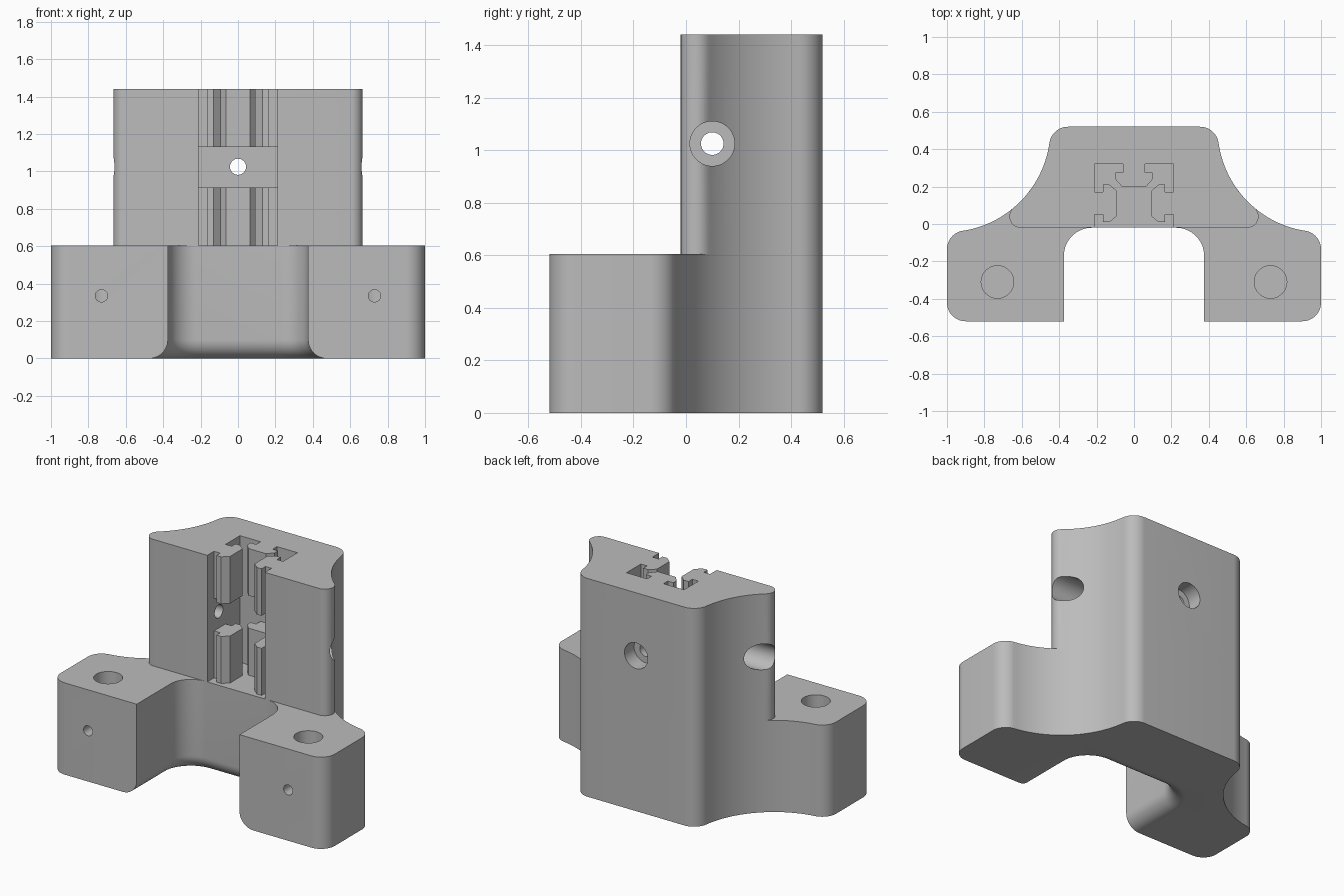
import bpy, bmesh, math
from mathutils import Vector

if "Cube" in bpy.data.objects:
    bpy.data.objects.remove(bpy.data.objects["Cube"])

BASE_TOP, TOP = 0.605, 1.44

grey = bpy.data.materials.new("grey plastic")
grey.diffuse_color = (0.5, 0.5, 0.5, 1)
grey.use_nodes = True
grey.node_tree.nodes["Principled BSDF"].inputs["Base Color"].default_value = grey.diffuse_color


def arc(cx, cy, r, a0, a1, n=12):
    """Points on an arc, angles in degrees."""
    return [(cx + r * math.cos(math.radians(a0 + (a1 - a0) * i / n)),
             cy + r * math.sin(math.radians(a0 + (a1 - a0) * i / n))) for i in range(n + 1)]


def mirrored(half):
    return half + [(-x, y) for x, y in reversed(half)]


def loft(name, slices):
    """Solid through a stack of (z, outline) slices with equal point counts."""
    bm = bmesh.new()
    rings = [[bm.verts.new((x, y, z)) for x, y in pts] for z, pts in slices]
    n = len(rings[0])
    for lo, hi in zip(rings, rings[1:]):
        for i in range(n):
            j = (i + 1) % n
            bm.faces.new((lo[i], lo[j], hi[j], hi[i]))
    bm.faces.new(rings[0][::-1])
    bm.faces.new(rings[-1])
    bmesh.ops.recalc_face_normals(bm, faces=bm.faces)
    mesh = bpy.data.meshes.new(name)
    bm.to_mesh(mesh)
    bm.free()
    mesh.materials.append(grey)
    obj = bpy.data.objects.new(name, mesh)
    bpy.context.collection.objects.link(obj)
    return obj


def activate(obj):
    bpy.ops.object.select_all(action='DESELECT')
    obj.select_set(True)
    bpy.context.view_layer.objects.active = obj


def drill(obj, start, end, r):
    """Cut a round hole between two points."""
    a, b = Vector(start), Vector(end)
    bpy.ops.mesh.primitive_cylinder_add(vertices=48, radius=r, depth=(b - a).length, location=(a + b) / 2)
    cutter = bpy.context.object
    cutter.name = "hole_cutter"
    cutter.hide_render = True
    cutter.rotation_euler = (b - a).to_track_quat('Z', 'Y').to_euler()
    cutter.data.materials.append(grey)
    bpy.context.view_layer.update()
    activate(obj)
    mod = obj.modifiers.new("hole", 'BOOLEAN')
    mod.operation, mod.solver, mod.object = 'DIFFERENCE', 'EXACT', cutter
    bpy.ops.object.modifier_apply(modifier=mod.name)
    bpy.data.objects.remove(cutter)


def smooth(obj):
    activate(obj)
    bpy.ops.object.shade_smooth_by_angle(angle=math.radians(30))


def back_curve(a_end, n):
    """Rounded back corner running into the concave flank."""
    return arc(0.353, 0.42, 0.1, 90, 7.9) + arc(1, 0.51, 0.553, 187.9, a_end, n)[1:]


# Base: two legs around a channel whose lower edge is rounded
def base_outline(d):
    return mirrored(back_curve(261.2, 36)
                    + arc(0.9, -0.135, 0.1, 81.2, 0)[1:]
                    + arc(0.9, -0.42, 0.1, 0, -90)
                    + [(0.375 + d, -0.52)]
                    + arc(0.225, -0.17, 0.15 + d, 0, 90, 16))


slices = []
for i in range(11):
    t = math.radians(90 - 9 * i)
    slices.append((0.1 * (1 - math.sin(t)), base_outline(0.1 * (1 - math.cos(t)))))
slices.append((BASE_TOP, base_outline(0)))
base = loft("base", slices)
for s in (-1, 1):
    drill(base, (s * 0.73, -0.31, 0.1), (s * 0.73, -0.31, 0.8), 0.087)     # blind rod socket
    drill(base, (s * 0.73, -0.7, 0.335), (s * 0.73, -0.31, 0.335), 0.033)  # set screw hole
smooth(base)

# Tower with an open front slot
tower_outline = mirrored(back_curve(230.0, 24)
                         + arc(0.606, 0.04, 0.06, 50, -90)[1:]
                         + [(0.21, -0.02), (0.21, 0.32)])
tower = loft("tower", [(BASE_TOP, tower_outline), (TOP, tower_outline)])
HZ = 1.025
drill(tower, (-1, 0.1, HZ), (1, 0.1, HZ), 0.043)
drill(tower, (0, 0.25, HZ), (0, 0.7, HZ), 0.043)
drill(tower, (0, 0.42, HZ), (0, 0.7, HZ), 0.085)
for s in (-1, 1):
    drill(tower, (s * 0.31, 0.1, HZ), (s, 0.1, HZ), 0.085)
smooth(tower)

# T-shaped rail ribs on the two sides and the back of the slot
t_half = [(0.06, 0), (0.06, 0.045), (0.1, 0.045), (0.1, 0.08), (0.065, 0.12)]
rib = mirrored(t_half)   # (along wall, away from wall)
walls = {"left_rib": [(-0.21 + d, 0.11 + w) for w, d in rib],
         "right_rib": [(0.21 - d, 0.11 + w) for w, d in rib],
         "back_rib": [(w, 0.32 - d) for w, d in rib]}
for name, pts in walls.items():
    for level, z0, z1 in (("lower", BASE_TOP, 0.915), ("upper", 1.13, TOP)):
        loft(f"{level}_{name}", [(z0, pts), (z1, pts)])
